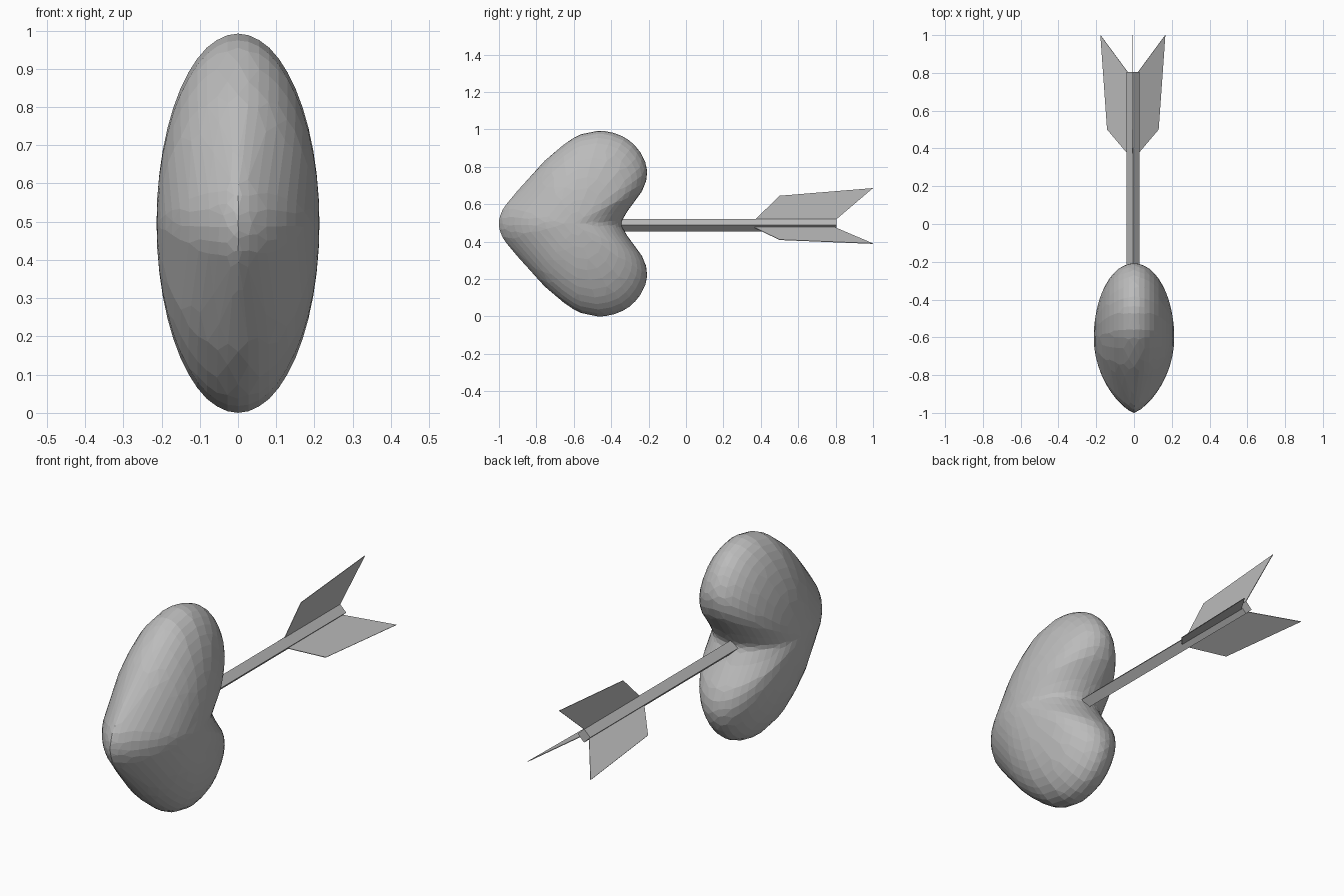
import bpy, bmesh, math
from mathutils import Vector

cube = bpy.data.objects.get("Cube")
if cube:
    bpy.data.objects.remove(cube, do_unlink=True)

GREY = (0.5, 0.5, 0.5, 1.0)
mat = bpy.data.materials.new("plain grey")
mat.use_nodes = True
mat.diffuse_color = GREY
bsdf = next(n for n in mat.node_tree.nodes if n.type == 'BSDF_PRINCIPLED')
bsdf.inputs["Base Color"].default_value = GREY


def finish(name, bm, recalc=True):
    """Turn a bmesh into a flat-shaded, coloured object."""
    if recalc:
        bmesh.ops.recalc_face_normals(bm, faces=bm.faces)
    mesh = bpy.data.meshes.new(name)
    bm.to_mesh(mesh)
    bm.free()
    mesh.materials.append(mat)
    obj = bpy.data.objects.new(name, mesh)
    bpy.context.collection.objects.link(obj)
    return obj


def smooth_loop(points, steps):
    """Catmull-Rom curve through a closed loop of points."""
    out, n = [], len(points)
    for i in range(n):
        a, b, c, d = (points[(i + k) % n] for k in (-1, 0, 1, 2))
        for s in range(steps):
            t = s / steps
            out.append(0.5 * (2 * b + (c - a) * t + (2 * a - 5 * b + 4 * c - d) * t * t
                              + (3 * b - a - 3 * c + d) * t ** 3))
    return out


# Heart: side outline (y, z), upper half from tip to cleft, mirrored below
MID = 0.496
upper = [(-1.0, 0.5), (-0.985, 0.56), (-0.94, 0.625), (-0.835, 0.745), (-0.73, 0.855),
         (-0.60, 0.955), (-0.515, 0.984), (-0.435, 0.991), (-0.34, 0.963), (-0.27, 0.91),
         (-0.222, 0.835), (-0.208, 0.76), (-0.23, 0.68), (-0.29, 0.595), (-0.33, 0.535),
         (-0.345, MID)]
upper[0] = (-1.0, MID)
half = [Vector(p) for p in upper]
lower = [Vector((p.x, 2 * MID - p.y)) for p in reversed(half[1:-1])]
outline = smooth_loop(half + lower, 3)
centre = Vector((-0.6, MID))
THICK, RINGS = 0.213, 12

bm = bmesh.new()


def heart_ring(k):
    """Shrink the outline toward the centre while it swells sideways."""
    a = 0.5 * math.pi * k / RINGS
    r = abs(math.cos(a))
    ring = []
    for p in outline:
        d = p - centre
        front = max(0.0, -d.normalized().x) ** 3      # narrower toward the tip
        x = THICK * (1 - r * r) ** (0.5 + 0.25 * front)
        q = centre + d * r
        ring.append(bm.verts.new((math.copysign(x, a), q.x, q.y)))
    return ring


rings = [heart_ring(k) for k in range(1 - RINGS, RINGS)]
n = len(outline)
for lo, hi in zip(rings, rings[1:]):
    for i in range(n):
        j = (i + 1) % n
        bm.faces.new((lo[i], lo[j], hi[j], hi[i]))
for ring, x in ((rings[0], -THICK), (rings[-1], THICK)):
    pole = bm.verts.new((x, centre.x, centre.y))
    for i in range(n):
        bm.faces.new((ring[i], ring[(i + 1) % n], pole))
heart = finish("heart", bm)
facets = heart.modifiers.new("coarse facets", 'DECIMATE')
facets.ratio = 0.32

# Arrow shaft: square bar standing on its edge
AX, AZ, R = -0.006, 0.488, 0.034
bm = bmesh.new()
ends = [[bm.verts.new((AX + R * math.cos(i * math.pi / 2), y, AZ + R * math.sin(i * math.pi / 2)))
         for i in range(4)] for y in (-0.45, 0.805)]
for i in range(4):
    j = (i + 1) % 4
    bm.faces.new((ends[0][i], ends[0][j], ends[1][j], ends[1][i]))
for end in ends:
    bm.faces.new(end)
finish("arrow_shaft", bm)

# Three thin fletching vanes, 120 degrees apart
vane = [(0.355, 0.015), (0.50, 0.157), (1.0, 0.198), (0.785, 0.015)]   # (y, radius)
for name, degrees in (("top_vane", 90), ("left_vane", -30), ("right_vane", 210)):
    a = math.radians(degrees)
    bm = bmesh.new()
    bm.faces.new([bm.verts.new((AX + r * math.cos(a), y, AZ + r * math.sin(a))) for y, r in vane])
    obj = finish(name, bm, recalc=False)
    skin = obj.modifiers.new("thin sheet", 'SOLIDIFY')
    skin.thickness = 0.003
    skin.offset = 0
